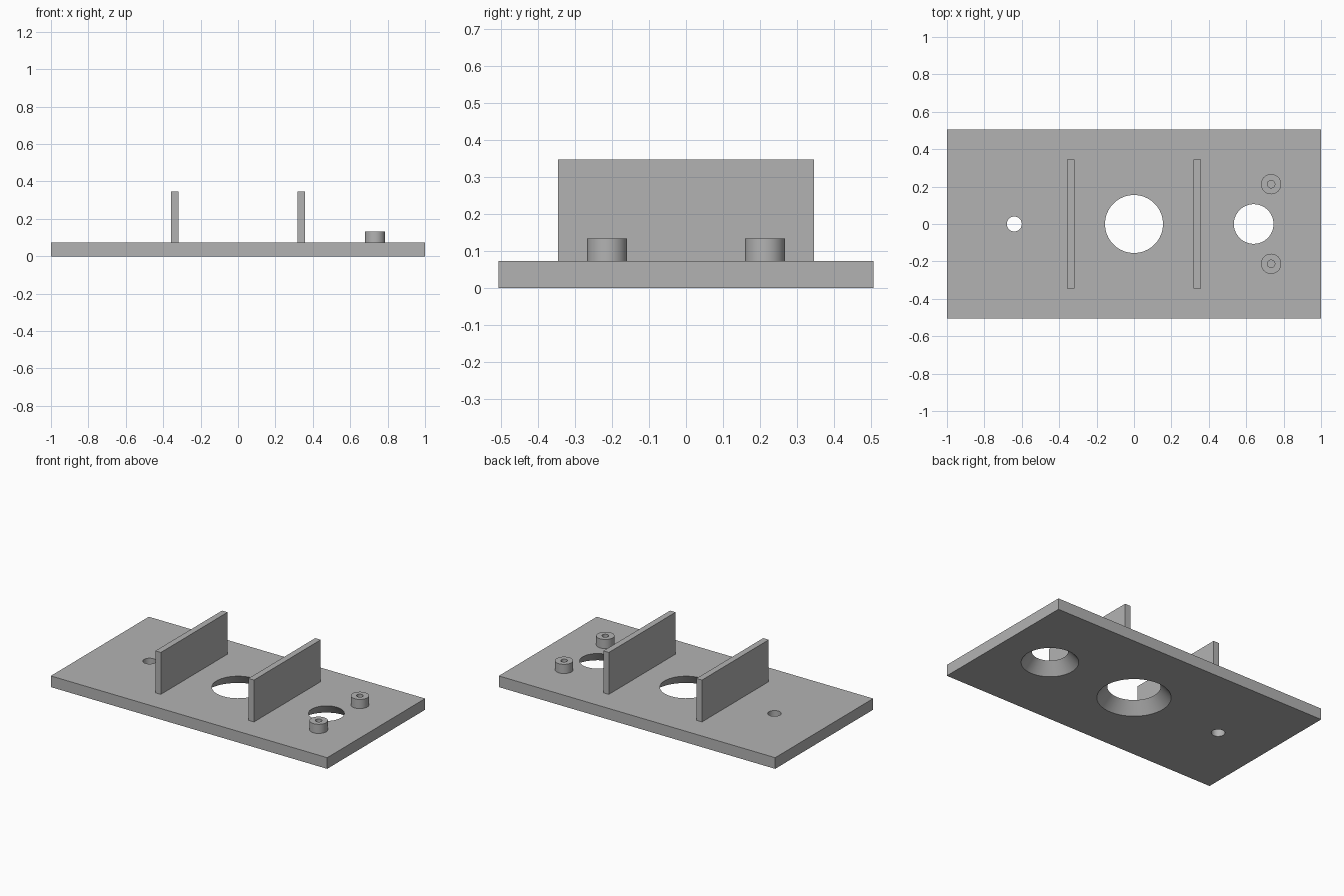
import bpy
import math

if "Cube" in bpy.data.objects:
    bpy.data.objects.remove(bpy.data.objects["Cube"], do_unlink=True)

PLATE_TOP = 0.073
SEGMENTS = 64

grey = bpy.data.materials.new("plain grey")
grey.use_nodes = True
colour = (0.45, 0.45, 0.45, 1)
grey.diffuse_color = colour
grey.node_tree.nodes["Principled BSDF"].inputs["Base Color"].default_value = colour


def box(name, x, width, depth, bottom, top):
    bpy.ops.mesh.primitive_cube_add(size=1, location=(x, 0, (bottom + top) / 2))
    part = bpy.context.object
    part.name = name
    part.scale = (width, depth, top - bottom)
    bpy.ops.object.transform_apply(location=False, rotation=False, scale=True)
    part.data.materials.append(grey)
    return part


def cone(name, x, y, bottom, top, r_bottom, r_top):
    bpy.ops.mesh.primitive_cone_add(vertices=SEGMENTS, radius1=r_bottom, radius2=r_top,
                                    depth=top - bottom, location=(x, y, (bottom + top) / 2))
    part = bpy.context.object
    part.name = name
    part.data.materials.append(grey)
    return part


def cut(part, cutter):
    cutter.hide_render = True
    mod = part.modifiers.new("hole", "BOOLEAN")
    mod.operation = "DIFFERENCE"
    mod.solver = "EXACT"
    mod.object = cutter
    bpy.ops.object.select_all(action="DESELECT")
    part.select_set(True)
    bpy.context.view_layer.objects.active = part
    bpy.ops.object.modifier_apply(modifier=mod.name)
    bpy.data.objects.remove(cutter, do_unlink=True)


def smooth(part):
    bpy.ops.object.select_all(action="DESELECT")
    part.select_set(True)
    bpy.context.view_layer.objects.active = part
    bpy.ops.object.shade_smooth_by_angle(angle=math.radians(30))


# Base plate with two holes flared towards the underside and one straight hole
plate = box("base_plate", 0, 2, 1.013, 0, PLATE_TOP)
for x, r_top, flare in ((0, 0.155, 0.062), (0.64, 0.106, 0.062), (-0.64, 0.04, 0)):
    over = 0.02
    extra = flare * over / PLATE_TOP
    cut(plate, cone("hole_cutter", x, 0, -over, PLATE_TOP + over,
                    r_top + flare + extra, r_top - extra))
smooth(plate)

# Upright walls either side of the middle hole
for side, x in (("right", -0.337), ("left", 0.337)):
    box(side + "_wall", x, 0.04, 0.69, PLATE_TOP, 0.347)

# Screw bosses with blind holes
for end, y in (("front", -0.213), ("back", 0.213)):
    boss = cone(end + "_boss", 0.733, y, PLATE_TOP, 0.133, 0.054, 0.054)
    cut(boss, cone("boss_cutter", 0.733, y, PLATE_TOP + 0.002, 0.16, 0.02, 0.02))
    smooth(boss)
